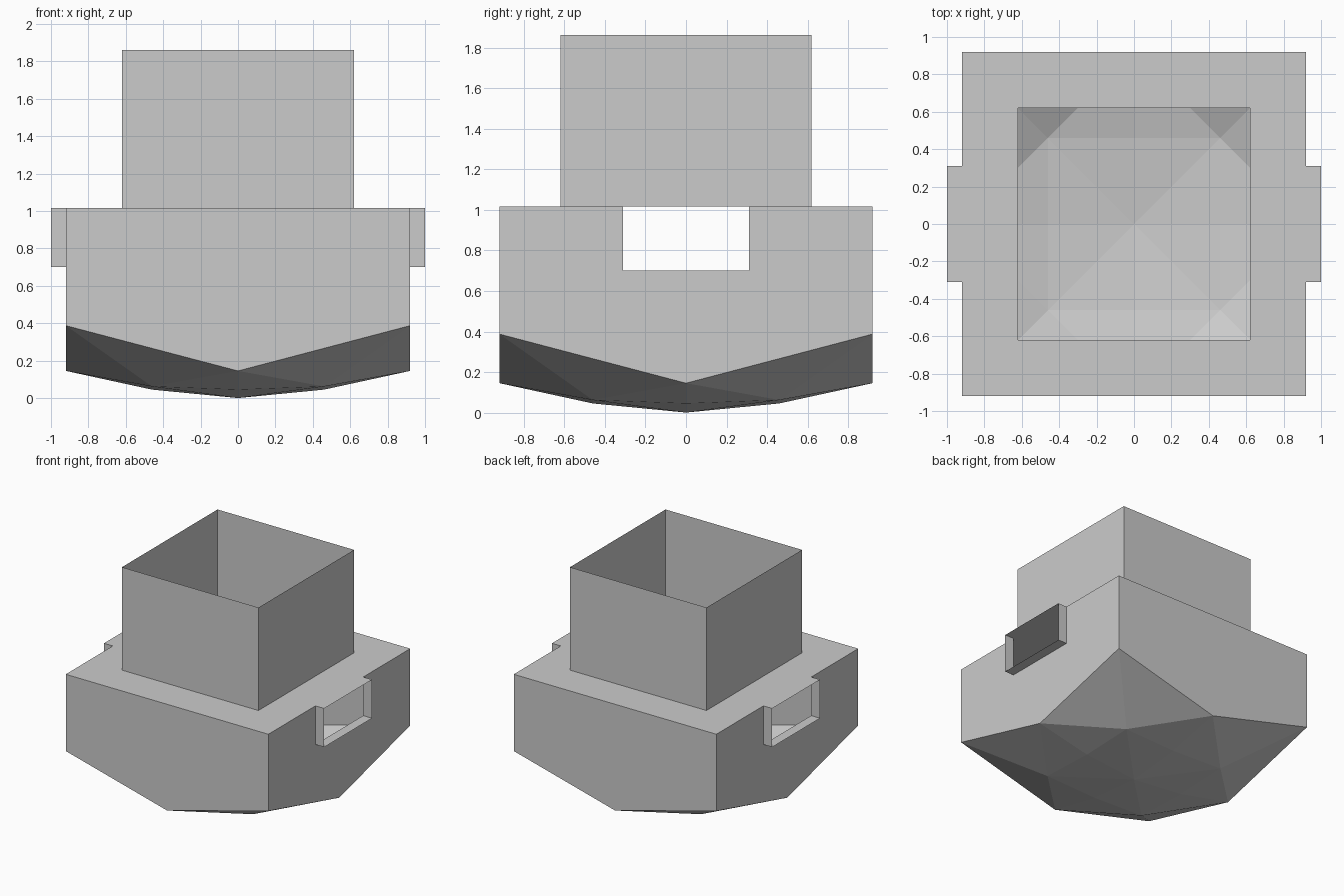
import bpy, bmesh

if "Cube" in bpy.data.objects:
    bpy.data.objects.remove(bpy.data.objects["Cube"])

W, H, N = 0.92, 0.46, 0.62          # body half width, inner ring, neck half width
RIM, TOP = 1.017, 1.862             # shoulder height, neck height
HY, HZ, HX = 0.31, 0.70, 1.0        # side port half width, bottom, outer end


def build(name, faces):
    """Make a mesh object from faces given as point lists, sharing equal points."""
    bm = bmesh.new()
    for pts in faces:
        bm.faces.new([bm.verts.new(p) for p in pts])
    bmesh.ops.remove_doubles(bm, verts=bm.verts, dist=1e-4)
    bmesh.ops.recalc_face_normals(bm, faces=bm.faces)
    me = bpy.data.meshes.new(name)
    bm.to_mesh(me)
    bm.free()
    ob = bpy.data.objects.new(name, me)
    bpy.context.collection.objects.link(ob)
    return ob


def turn(p, k):
    """Rotate a point by k quarter turns about z."""
    x, y, z = p
    for _ in range(k):
        x, y = -y, x
    return (x, y, z)


# Body: faceted bowl, walls and shoulder, one quarter at a time
centre, inner_mid, inner_corner = (0, 0, 0), (H, 0, 0.045), (H, H, 0.062)
mid, corner = (W, 0, 0.145), (W, W, 0.387)
body = []
for k in range(4):
    nxt_mid, nxt_inner = turn(mid, 1), turn(inner_mid, 1)
    prev_corner, prev_inner = turn(corner, 3), turn(inner_corner, 3)
    quarter = [
        [centre, inner_mid, inner_corner],
        [centre, inner_corner, nxt_inner],
        [inner_mid, mid, inner_corner],
        [prev_inner, mid, inner_mid],
        [mid, corner, inner_corner],
        [inner_corner, corner, nxt_mid],
        # shoulder
        [(W, -W, RIM), (W, W, RIM), (N, N, RIM), (N, -N, RIM)],
    ]
    wall = [prev_corner, mid, corner, (W, W, RIM)]
    if k % 2 == 0:                  # port notch in the left and right walls
        wall += [(W, HY, RIM), (W, HY, HZ), (W, -HY, HZ), (W, -HY, RIM)]
    wall.append((W, -W, RIM))
    quarter.append(wall)
    body += [[turn(p, k) for p in f] for f in quarter]
build("body", body)

# Neck: open square tube
side = [(N, -N, RIM), (N, N, RIM), (N, N, TOP), (N, -N, TOP)]
build("neck", [[turn(p, k) for p in side] for k in range(4)])

# Side ports: short open rectangular tubes
ring = [(-HY, HZ), (HY, HZ), (HY, RIM), (-HY, RIM)]
for name, s in (("right_port", 1), ("left_port", -1)):
    faces = []
    for i in range(4):
        a, b = ring[i], ring[(i + 1) % 4]
        faces.append([(s * W, *a), (s * HX, *a), (s * HX, *b), (s * W, *b)])
    build(name, faces)
